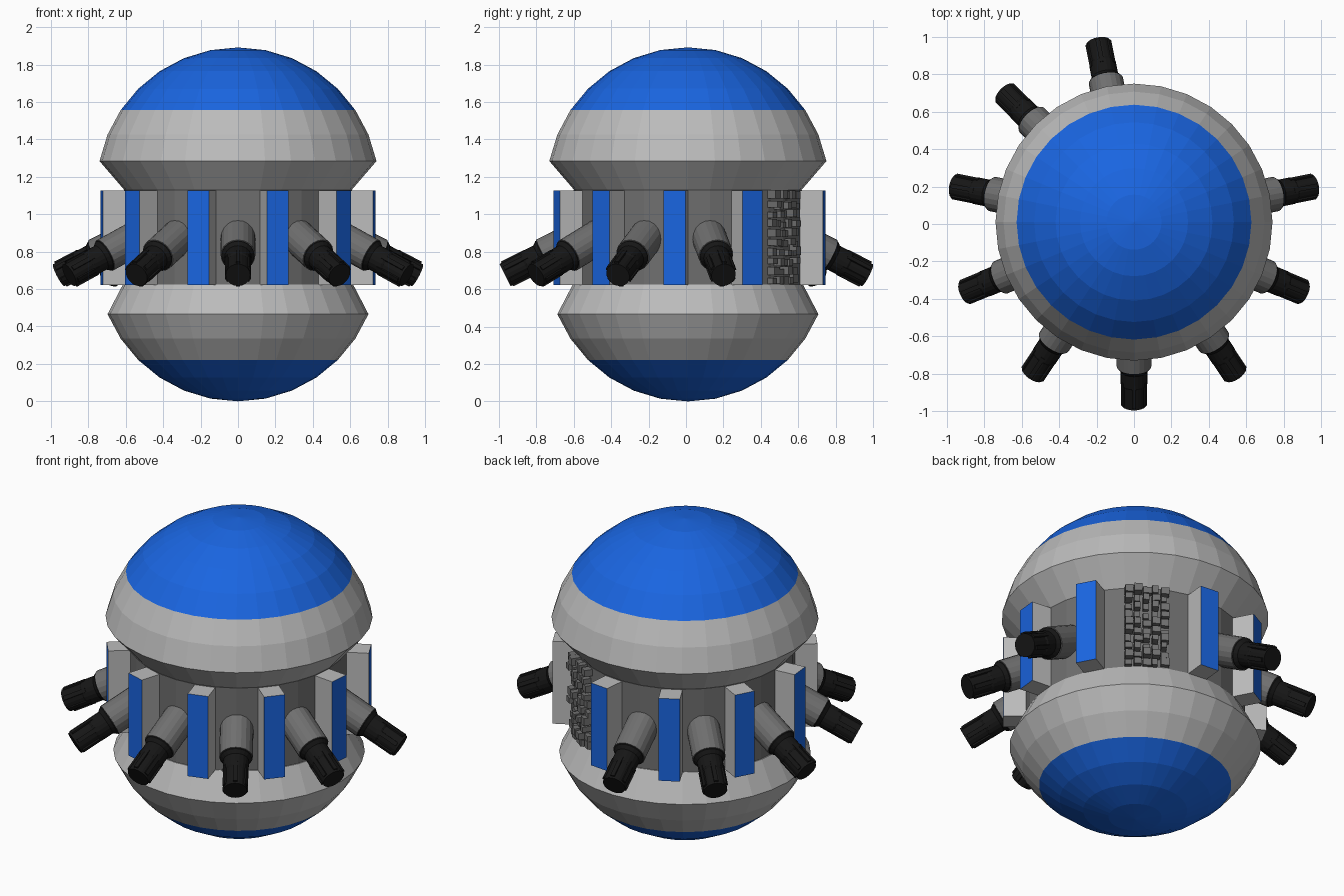
import bpy, bmesh, math, random
from mathutils import Matrix

if "Cube" in bpy.data.objects:
    bpy.data.objects.remove(bpy.data.objects["Cube"])

random.seed(4)
STEP = math.radians(33.75)      # spacing of guns and panels around the body
CENTRE = Matrix.Translation((0, 0.01, 0))
R = 0.755                       # radius of both domes


def material(name, rgb):
    m = bpy.data.materials.new(name)
    m.diffuse_color = (*rgb, 1)
    m.use_nodes = True
    m.node_tree.nodes["Principled BSDF"].inputs["Base Color"].default_value = m.diffuse_color
    return m


GREY = material("light_grey", (0.5, 0.5, 0.5))
DARK = material("dark_grey", (0.16, 0.16, 0.16))
BLUE = material("blue", (0.01, 0.13, 0.75))
BLACK = material("black", (0.008, 0.008, 0.008))


def finish(name, bm, mats, matrix):
    bmesh.ops.recalc_face_normals(bm, faces=bm.faces)
    me = bpy.data.meshes.new(name)
    bm.to_mesh(me)
    bm.free()
    for m in mats:
        me.materials.append(m)
    ob = bpy.data.objects.new(name, me)
    ob.matrix_world = matrix
    bpy.context.collection.objects.link(ob)
    return ob


def lathe(bm, profile, sides, is_second=lambda i: False):
    """Revolve (radius, z) points; is_second picks bands for material 1."""
    rings = []
    for r, z in profile:
        if r < 1e-5:
            rings.append([bm.verts.new((0, 0, z))])
        else:
            rings.append([bm.verts.new((r * math.cos(k * math.tau / sides),
                                        r * math.sin(k * math.tau / sides), z))
                          for k in range(sides)])
    for i, (a, b) in enumerate(zip(rings, rings[1:])):
        for k in range(sides):
            n = (k + 1) % sides
            if len(a) == 1:
                vs = (a[0], b[n], b[k])
            elif len(b) == 1:
                vs = (a[k], a[n], b[0])
            else:
                vs = (a[k], a[n], b[n], b[k])
            bm.faces.new(vs).material_index = int(is_second(i))
    for ring in (rings[0], rings[-1]):
        if len(ring) > 1:
            bm.faces.new(ring)


def box(bm, x0, x1, y0, y1, z0, z1):
    m = Matrix.Translation(((x0 + x1) / 2, (y0 + y1) / 2, (z0 + z1) / 2)) \
        @ Matrix.Diagonal((x1 - x0, y1 - y0, z1 - z0, 1))
    return bmesh.ops.create_cube(bm, size=1, matrix=m)["verts"]


def dome(name, centre_z, first, blue_from, sign, neck):
    """Part of a 32 x 16 sphere from ring 'first' to the pole, plus a sloped neck."""
    lat = math.pi / 16
    prof = [neck] + [(R * math.cos(i * lat), centre_z + sign * R * math.sin(i * lat))
                     for i in range(first, 9)]
    bm = bmesh.new()
    lathe(bm, prof, 32, lambda i: i - 1 + first >= blue_from)
    finish(name, bm, [GREY, BLUE], CENTRE)


# Domes and core
dome("upper_dome", 1.137, 1, 3, 1, (0.605, 1.127))
dome("lower_dome", R, 2, 4, -1, (0.615, 0.625))
bm = bmesh.new()
lathe(bm, [(0.61, 0.62), (0.61, 1.13)], 32)
finish("core", bm, [DARK], CENTRE)

# Ten upright panels with blue outer faces
for i in range(10):
    bm = bmesh.new()
    box(bm, 0.56, 0.732, -0.06, 0.06, 0.623, 1.127)
    for f in bm.faces:
        f.material_index = int(f.calc_center_median().x > 0.73)
    a = -math.pi / 2 + (i - 4.5) * STEP
    # shift the run so that it reaches the rear on both sides of the vents
    finish(f"panel_{i + 1}", bm, [GREY, BLUE],
           CENTRE @ Matrix.Rotation(a - STEP, 4, 'Z'))

# Nine guns angled downward, leaving a gap at the rear right
TILT = math.radians(27)
for i in range(9):
    a = -math.pi / 2 + (i - 5) * STEP
    place = CENTRE @ Matrix.Rotation(a, 4, 'Z') \
        @ Matrix.Translation((0.977, 0, 0.675)) \
        @ Matrix.Rotation(math.pi / 2 + TILT, 4, 'Y')
    bm = bmesh.new()
    lathe(bm, [(0.093, -0.52), (0.093, -0.232)], 20)
    finish(f"gun_mount_{i + 1}", bm, [DARK], place)
    bm = bmesh.new()
    lathe(bm, [(0.088, -0.24), (0.088, -0.226), (0.072, -0.205), (0.072, -0.13),
               (0.066, -0.12), (0.066, 0)], 20)
    for k in range(6):
        verts = box(bm, 0.05, 0.074, -0.012, 0.012, -0.15, -0.012)
        bmesh.ops.rotate(bm, verts=verts, cent=(0, 0, 0),
                         matrix=Matrix.Rotation(k * math.tau / 6, 3, 'Z'))
    finish(f"gun_barrel_{i + 1}", bm, [BLACK], place)

# Patch of small vent blocks at the rear right
bm = bmesh.new()
for col in range(5):
    for row in range(10):
        y = -0.125 + col * 0.05
        z = 0.63 + row * 0.05 + random.uniform(-0.006, 0.006)
        box(bm, 0.58, random.uniform(0.625, 0.665), y, y + random.uniform(0.03, 0.048),
            z, z + random.uniform(0.03, 0.046))
finish("vent_blocks", bm, [DARK],
       CENTRE @ Matrix.Rotation(math.radians(56.25), 4, 'Z'))
